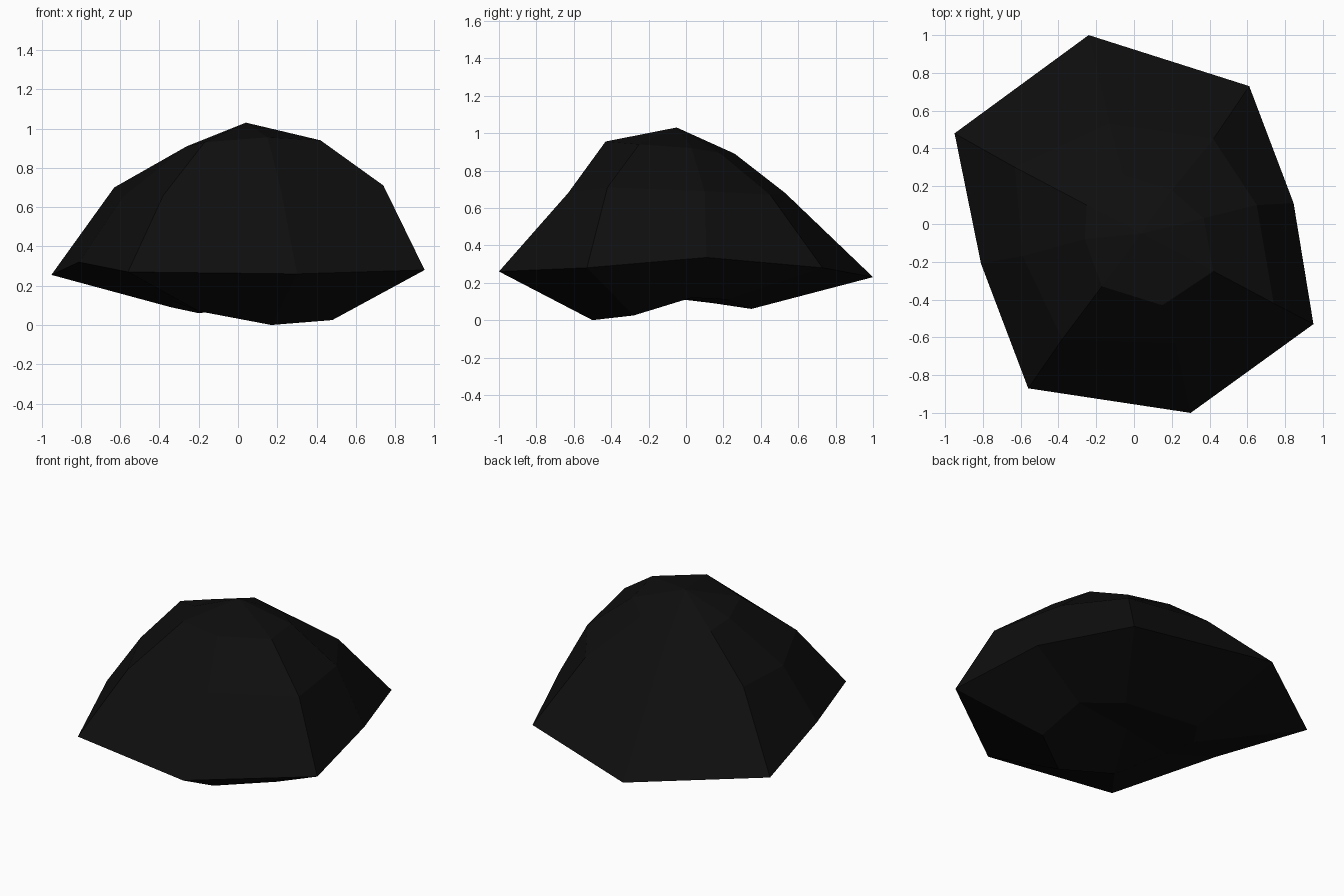
import bpy, bmesh

if "Cube" in bpy.data.objects:
    bpy.data.objects.remove(bpy.data.objects["Cube"])

# One flat, near-black stone colour
coal = bpy.data.materials.new("coal black")
coal.diffuse_color = (0.0045, 0.0045, 0.0045, 1)
coal.use_nodes = True
coal.node_tree.nodes["Principled BSDF"].inputs["Base Color"].default_value = coal.diffuse_color

# Cross-section rings of the boulder, counter-clockwise from the front, bottom to top
base = [(.17, -.5, 0), (.48, -.28, .025), (.455, .03, .12), (.25, .22, .11),
        (-.2, .35, .06), (-.34, .15, .09), (-.33, -.1, .12), (-.2, -.42, .07)]
rim = [(.3, -1, .26), (.95, -.53, .28), (.845, .11, .335), (.61, .73, .28),
       (-.24, 1, .23), (-.95, .48, .255), (-.81, -.21, .32), (-.56, -.87, .27)]
shoulder = [(.22, -.63, .68), (.74, -.42, .71), (.65, .1, .69), (.42, .45, .67),
            (-.13, .53, .68), (-.63, .3, .70), (-.59, -.17, .65), (-.38, -.61, .66)]
crown = [(.15, -.43, .955), (.42, -.25, .94), (.37, .03, .92), (.2, .18, .895),
         (-.06, .26, .89), (-.25, .1, .89), (-.26, -.08, .91), (-.17, -.33, .93)]

bm = bmesh.new()
rings = [[bm.verts.new(p) for p in ring] for ring in (base, rim, shoulder, crown)]


def bridge(lower, upper):
    for i in range(len(lower)):
        j = (i + 1) % len(lower)
        bm.faces.new((lower[i], lower[j], upper[j], upper[i]))


def fan(ring, centre):
    c = bm.verts.new(centre)
    for i in range(len(ring)):
        bm.faces.new((ring[i], ring[(i + 1) % len(ring)], c))


# Sides, peak and slightly hollow underside
for lower, upper in zip(rings, rings[1:]):
    bridge(lower, upper)
fan(rings[-1], (.04, -.05, 1.03))
fan(rings[0], (.03, -.03, .12))
bmesh.ops.recalc_face_normals(bm, faces=bm.faces[:])

mesh = bpy.data.meshes.new("boulder")
bm.to_mesh(mesh)
bm.free()
mesh.materials.append(coal)
bpy.context.collection.objects.link(bpy.data.objects.new("boulder", mesh))
